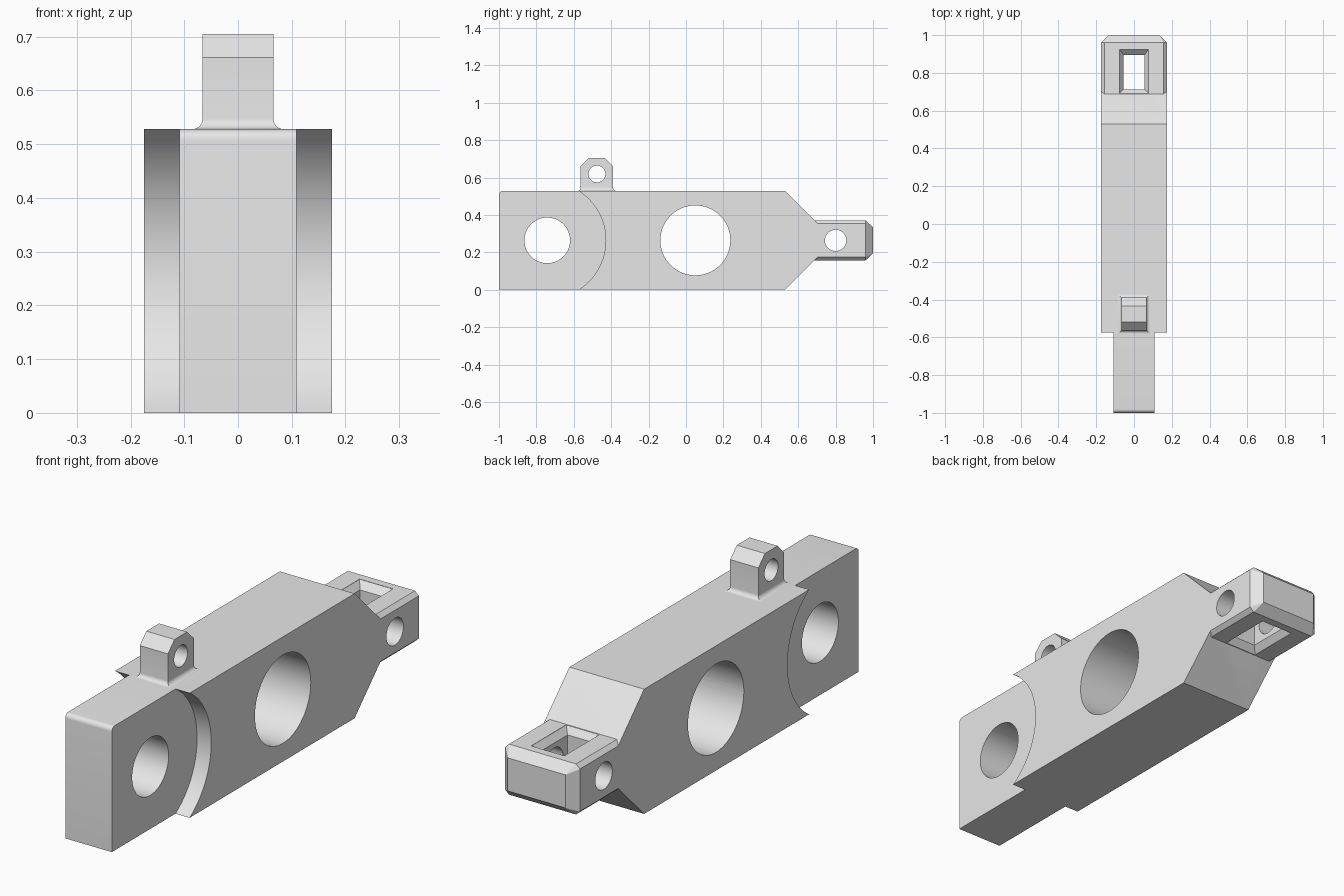
import bpy, bmesh
from math import sin, cos, pi, asin

if "Cube" in bpy.data.objects:
    bpy.data.objects.remove(bpy.data.objects["Cube"], do_unlink=True)

grey = bpy.data.materials.new("light_grey")
grey.use_nodes = True
grey.diffuse_color = (0.8, 0.8, 0.8, 1)
grey.node_tree.nodes["Principled BSDF"].inputs["Base Color"].default_value = (0.8, 0.8, 0.8, 1)

HEIGHT = 0.528
MID = HEIGHT / 2
PIVOT = -0.742      # centre of the front hole and of the round shoulder


def finish(name, bm):
    bmesh.ops.recalc_face_normals(bm, faces=bm.faces)
    mesh = bpy.data.meshes.new(name)
    bm.to_mesh(mesh)
    bm.free()
    mesh.materials.append(grey)
    ob = bpy.data.objects.new(name, mesh)
    bpy.context.scene.collection.objects.link(ob)
    return ob


def bridge(name, rings):
    """Skin a stack of point rings and cap both ends."""
    bm = bmesh.new()
    loops = [[bm.verts.new(p) for p in ring] for ring in rings]
    n = len(loops[0])
    for a, b in zip(loops, loops[1:]):
        for i in range(n):
            j = (i + 1) % n
            bm.faces.new((a[i], a[j], b[j], b[i]))
    bm.faces.new(loops[0])
    bm.faces.new(loops[-1])
    return finish(name, bm)


def prism(name, profile, half):
    """Extrude a (y, z) profile across the width."""
    return bridge(name, [[(x, y, z) for y, z in profile] for x in (-half, half)])


def box_stack(name, levels):
    """Loft rectangles given as (half width, y start, y end, z)."""
    return bridge(name, [[(-w, a, z), (w, a, z), (w, b, z), (-w, b, z)]
                         for w, a, b, z in levels])


def arc(y, z, r, start, end, steps):
    return [(y + r * cos(start + (end - start) * i / steps),
             z + r * sin(start + (end - start) * i / steps)) for i in range(steps + 1)]


def bore(y, z, r):
    return prism("bore_cutter", arc(y, z, r, 0, 2 * pi, 64)[:-1], 0.3)


def cut(ob, *cutters):
    bpy.context.view_layer.objects.active = ob
    for c in cutters:
        m = ob.modifiers.new("cut", "BOOLEAN")
        m.operation, m.solver, m.object = "DIFFERENCE", "EXACT", c
        bpy.ops.object.modifier_apply(modifier=m.name)
        bpy.data.objects.remove(c, do_unlink=True)


def slot():
    # rectangular slot, flared at both openings
    inner, outer = (0.056, 0.712, 0.896), (0.078, 0.69, 0.925)
    return box_stack("slot_cutter", [(*outer, 0.05), (*outer, 0.158), (*inner, 0.186),
                                     (*inner, 0.342), (*outer, 0.37), (*outer, 0.5)])


# Main body with a round concave shoulder and tapered rear
R = 0.313
lim = asin(MID / R)
shoulder = arc(PIVOT, MID, R, lim, -lim, 24)
body = prism("main_body", shoulder + [(0.53, 0), (0.705, 0.175),
                                      (0.705, HEIGHT - 0.175), (0.53, HEIGHT)], 0.175)
cut(body, bore(0.05, MID, 0.187), slot())

# Narrow front plate with a rounded upper edge
plate = prism("front_plate", [(-0.35, 0), (-1, 0)]
              + arc(-0.98, HEIGHT - 0.02, 0.02, pi, pi / 2, 6) + [(-0.35, HEIGHT)], 0.109)
cut(plate, bore(PIVOT, MID, 0.122))

# Chamfered rear eye block
bm = bmesh.new()
for sx in (-1, 1):
    for sz in (-1, 1):
        for x, y, dz in ((0.175, 0.6, 0.09), (0.157, 0.6, 0.107), (0.157, 0.96, 0.107),
                         (0.175, 0.96, 0.09), (0.135, 1.0, 0.07)):
            bm.verts.new((sx * x, y, MID + sz * dz))
bmesh.ops.convex_hull(bm, input=bm.verts)
bmesh.ops.dissolve_limit(bm, angle_limit=0.02, verts=bm.verts, edges=bm.edges)
eye = finish("rear_eye_block", bm)
cut(eye, slot(), bore(0.8, MID, 0.057))

# Top lug with a filleted foot and chamfered crown
W, A, B, F = 0.066, -0.563, -0.39, 0.019
levels = [(W + F, A - F, B + F, HEIGHT - 0.02)]
for i in range(7):
    t = pi / 2 * i / 6
    m = F * (1 - sin(t))
    levels.append((W + m, A - m, B + m, HEIGHT + F * (1 - cos(t))))
levels += [(W, A, B, 0.661), (W, A + 0.044, B - 0.044, 0.705)]
lug = box_stack("top_lug", levels)
cut(lug, bore((A + B) / 2, 0.619, 0.045))

# Smooth the bores and fillets, keep the edges crisp
bpy.ops.object.select_all(action="DESELECT")
for ob in (body, plate, eye, lug):
    ob.select_set(True)
bpy.context.view_layer.objects.active = body
bpy.ops.object.shade_smooth_by_angle(angle=pi / 7)
